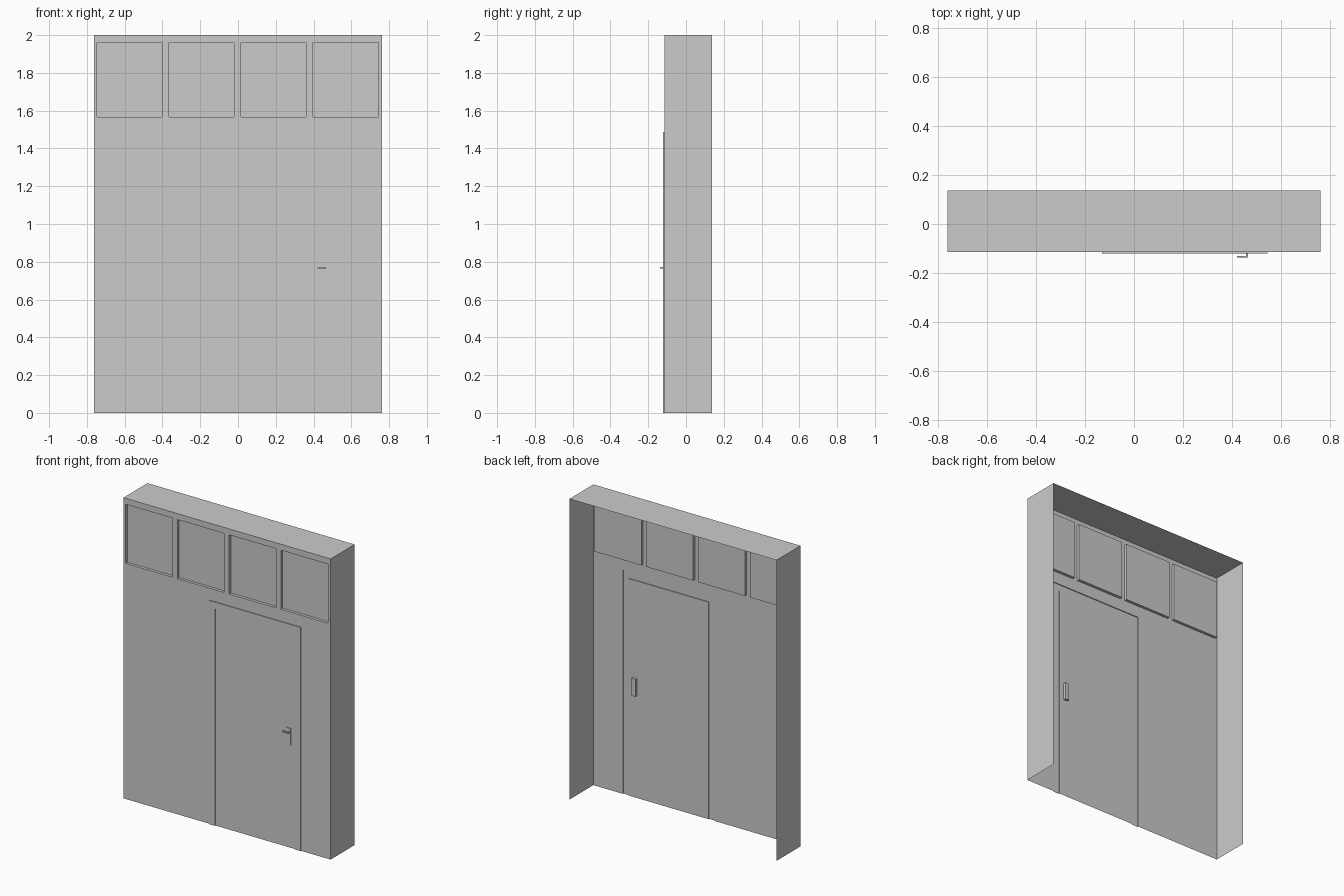
import bpy, bmesh

if "Cube" in bpy.data.objects:
    bpy.data.objects.remove(bpy.data.objects["Cube"])

Y_WALL, Y_FRAME, Y_GLASS, Y_BACK = -0.115, -0.121, -0.096, 0.137
HALF_W, HEIGHT = 0.762, 2.0
WINDOW_X = [(-0.747, -0.402), (-0.366, -0.021), (0.015, 0.360), (0.396, 0.744)]
WINDOW_Z = (1.567, 1.96)
FRAME = (-0.13, 0.545, 1.488)
DOOR = (-0.086, 0.503, 1.443)


def finish(name, bm):
    mesh = bpy.data.meshes.new(name)
    bm.to_mesh(mesh)
    bm.free()
    obj = bpy.data.objects.new(name, mesh)
    bpy.context.collection.objects.link(obj)
    return obj


def arch(x0, x1, z1, z0=0.0):
    """Outline clockwise from the lower left corner."""
    return [(x0, z0), (x0, z1), (x1, z1), (x1, z0)]


def loft(name, rings, closed=False, cap=False):
    """Sheet through a list of (outline, y) rings."""
    bm = bmesh.new()
    vs = [[bm.verts.new((x, y, z)) for x, z in pts] for pts, y in rings]
    n = len(vs[0])
    for a, b in zip(vs, vs[1:]):
        for i in range(n if closed else n - 1):
            j = (i + 1) % n
            bm.faces.new((a[i], b[i], b[j], a[j]))
    if cap:
        bm.faces.new(vs[-1][::-1])
    return finish(name, bm)


def box(name, lo, hi):
    bm = bmesh.new()
    bmesh.ops.create_cube(bm, size=1)
    for v in bm.verts:
        v.co = [(a + b) / 2 + c * (b - a) for a, b, c in zip(lo, hi, v.co)]
    return finish(name, bm)


# Open-backed shell: two sides and the top
outer = arch(-HALF_W, HALF_W, HEIGHT)
loft("side_and_top_shell", [(outer, Y_BACK), (outer, Y_WALL)])

# Front wall sheet with openings left for windows and door
openings = [(a, b, *WINDOW_Z) for a, b in WINDOW_X] + [(FRAME[0], FRAME[1], 0, FRAME[2])]
xs = sorted({-HALF_W, HALF_W, *[o[0] for o in openings], *[o[1] for o in openings]})
zs = sorted({0, HEIGHT, *WINDOW_Z, FRAME[2]})
bm = bmesh.new()
for x0, x1 in zip(xs, xs[1:]):
    for z0, z1 in zip(zs, zs[1:]):
        cx, cz = (x0 + x1) / 2, (z0 + z1) / 2
        if not any(a < cx < b and c < cz < d for a, b, c, d in openings):
            bm.faces.new([bm.verts.new((x, Y_WALL, z))
                          for x, z in ((x0, z0), (x1, z0), (x1, z1), (x0, z1))])
bmesh.ops.remove_doubles(bm, verts=bm.verts, dist=1e-5)
finish("front_wall", bm)

# Recessed windows
for i, (x0, x1) in enumerate(WINDOW_X):
    r = arch(x0, x1, WINDOW_Z[1], WINDOW_Z[0])
    loft(f"window_{i + 1}", [(r, Y_WALL), (r, Y_GLASS)], closed=True, cap=True)

# Raised door frame and door leaf
frame, door = arch(*FRAME), arch(*DOOR)
loft("door_frame", [(frame, Y_WALL), (frame, Y_FRAME), (door, Y_FRAME), (door, Y_WALL)])
loft("door_leaf", [(door, Y_WALL)], cap=True)

# Lock plate through the door, handle stem and lever
box("lock_plate", (0.440, -0.119, 0.68), (0.470, -0.098, 0.795))
box("handle_stem", (0.457, -0.137, 0.765), (0.466, -0.117, 0.773))
box("handle_lever", (0.420, -0.137, 0.765), (0.458, -0.130, 0.773))
